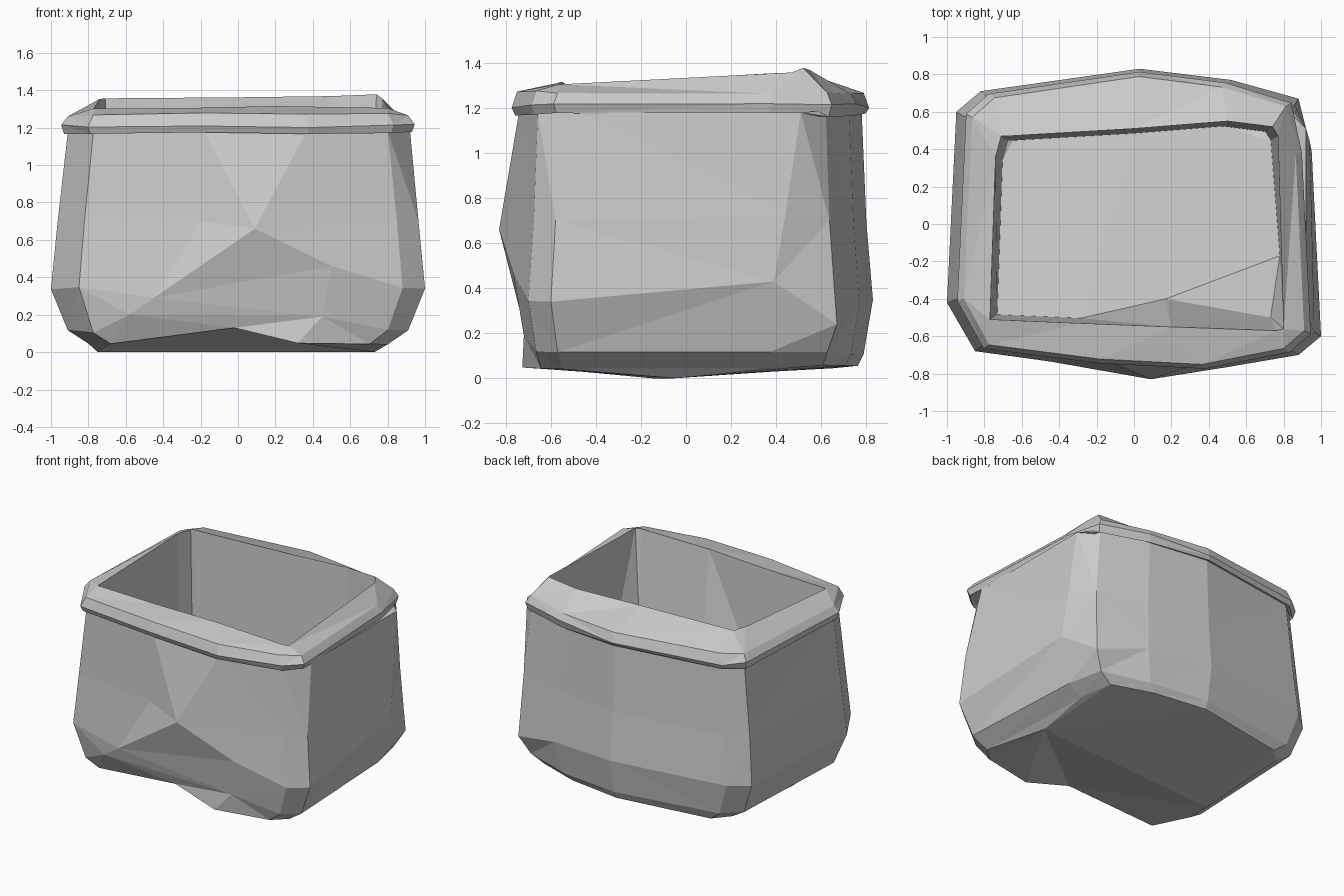
import bpy, bmesh, random
from mathutils import Vector

if "Cube" in bpy.data.objects:
    bpy.data.objects.remove(bpy.data.objects["Cube"])

random.seed(4)

# Plan outline at the widest height, counter-clockwise from front left
PLAN = [(-.85, -.68), (-.2, -.76), (.4, -.79), (.88, -.70), (1, -.60), (.95, .39),
        (.89, .66), (.52, .77), (.03, .83), (-.82, .71), (-.95, .60), (-1, -.42)]
# Outline of the opening, same order
MOUTH = [(-.77, -.51), (-.3, -.53), (.2, -.55), (.76, -.57), (.80, -.56), (.77, .47),
         (.74, .52), (.5, .55), (0, .51), (-.68, .47), (-.71, .47), (-.74, .36)]
N = len(PLAN)


def ring(bm, outline, sx, sy, z, tilt=0.0, moves=None):
    """One slightly uneven cross-section; moves overrides points to shape dents."""
    pts = [Vector((x * sx, y * sy, z + tilt * y + random.uniform(-.01, .01)))
           for x, y in outline]
    for i, co in (moves or {}).items():
        pts[i] = Vector(co)
    return [bm.verts.new(p) for p in pts]


def bridge(bm, a, b):
    for i in range(N):
        j = (i + 1) % N
        bm.faces.new((a[i], a[j], b[j], b[i]))


bm = bmesh.new()

# Sagging body, from the base up to the neck, with a big fold across the front
rings = [
    ring(bm, PLAN, .80, .92, .05, moves={1: (-.02, -.69, .13)}),
    ring(bm, PLAN, .91, .95, .11, moves={1: (-.58, -.71, .20), 2: (.45, -.72, .19)}),
    ring(bm, PLAN, 1, 1, .34,
         moves={1: (-.45, -.735, .29), 2: (.5, -.765, .46), 5: (.95, .39, .43),
                6: (.88, .67, .24)}),
    ring(bm, PLAN, .965, .965, .70, moves={2: (.09, -.83, .66), 5: (.94, .44, .72)}),
    ring(bm, PLAN, .91, .94, 1.18, moves={4: (.92, -.47, 1.18), 5: (.92, .51, 1.18)}),
]

# Rolled rim: underside, outer edge, upper edge, mouth
for args in [(PLAN, .93, .96, 1.17), (PLAN, .945, .98, 1.21),
             (PLAN, .91, .95, 1.27), (MOUTH, 1, 1, 1.34, .055)]:
    rings.append(ring(bm, *args))

# Sloping inner floor with a slumped front right corner
floor = ring(bm, MOUTH, .95, .95, .27, -.15,
             moves={2: (.17, -.40, .32), 3: (.73, -.50, .75), 4: (.78, -.17, .27)})
rings.append(floor)

for a, b in zip(rings, rings[1:]):
    bridge(bm, a, b)
bm.faces.new(floor[2:5])
bm.faces.new(floor[:3] + floor[4:])

# Underside resting on two low points, left and right
left = bm.verts.new((-.75, -.15, 0))
right = bm.verts.new((.73, -.05, 0))
base = rings[0]
for i in range(N):
    foot = right if 1 <= i < 8 else left
    bm.faces.new((base[(i + 1) % N], base[i], foot))
bm.faces.new((base[1], left, right))
bm.faces.new((base[8], right, left))

bmesh.ops.triangulate(bm, faces=bm.faces[:])
bmesh.ops.recalc_face_normals(bm, faces=bm.faces[:])
me = bpy.data.meshes.new("open_sack")
bm.to_mesh(me)
bm.free()
sack = bpy.data.objects.new("open_sack", me)
bpy.context.collection.objects.link(sack)
